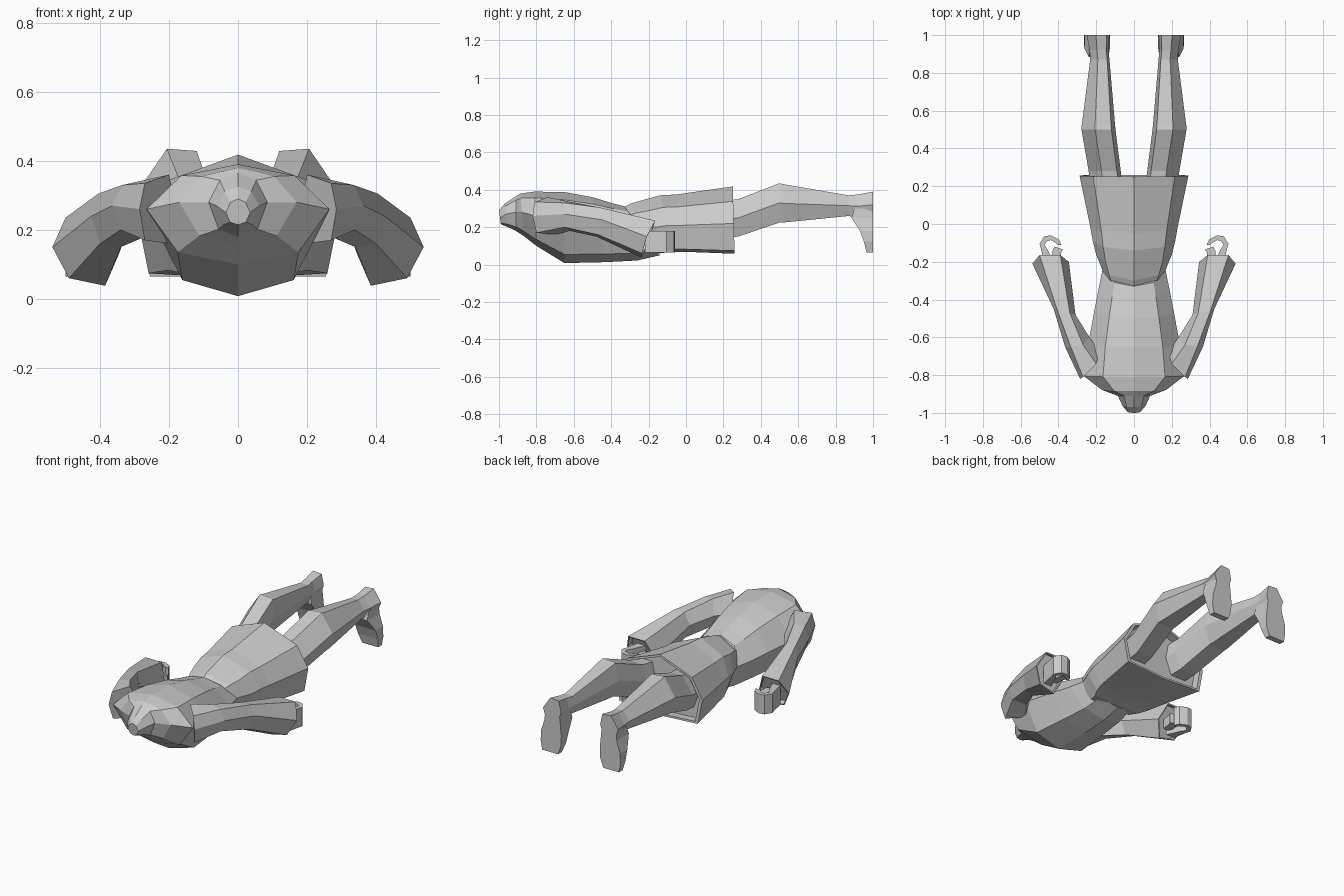
import bpy, bmesh
from mathutils import Vector

cloth = bpy.data.materials.new("plain grey")
cloth.diffuse_color = (0.6, 0.6, 0.6, 1)


def loft(name, rings, recess=0.0):
    """Skin closed rings; the last end can be sunk inward to leave a hollow hem."""
    bm = bmesh.new()
    rings = [[Vector(p) for p in r] for r in rings]
    if recess:
        end = rings[-1]
        c = sum(end, Vector()) / len(end)
        prev = sum(rings[-2], Vector()) / len(end)
        back = (prev - c).normalized() * recess
        rim = [c + (p - c) * 0.93 for p in end]
        rings += [rim, [p + back for p in rim]]
    vs = [[bm.verts.new(p) for p in r] for r in rings]
    n = len(vs[0])
    for a, b in zip(vs, vs[1:]):
        for i in range(n):
            j = (i + 1) % n
            bm.faces.new((a[i], a[j], b[j], b[i]))
    bm.faces.new(vs[0])
    bm.faces.new(vs[-1])
    bmesh.ops.recalc_face_normals(bm, faces=bm.faces)
    me = bpy.data.meshes.new(name)
    bm.to_mesh(me)
    bm.free()
    me.materials.append(cloth)
    ob = bpy.data.objects.new(name, me)
    bpy.context.collection.objects.link(ob)
    return ob


def mirrored(ob):
    ob.modifiers.new("mirror", 'MIRROR')
    return ob


def body_ring(yt, yb, zt, zb, w, zw, up=0.62, lo=0.66, drop=0.25, rise=0.22):
    """Symmetric eight-sided section; y slides from yt at the top to yb below."""
    half = [(0, zt), (w * up, zt - drop * (zt - zw)), (w, zw),
            (w * lo, zb + rise * (zw - zb)), (0, zb)]
    pts = half + [(-x, z) for x, z in half[3:0:-1]]
    return [(x, yt + (yb - yt) * (zt - z) / (zt - zb), z) for x, z in pts]


# Jacket with neck stub and a slanted hem
loft("jacket", [body_ring(*r) for r in (
    (-1.0, -0.99, 0.29, 0.215, 0.035, 0.25),
    (-0.97, -0.95, 0.325, 0.2, 0.062, 0.27),
    (-0.91, -0.91, 0.365, 0.18, 0.085, 0.28),
    (-0.885, -0.87, 0.38, 0.155, 0.17, 0.28),
    (-0.81, -0.8, 0.39, 0.10, 0.265, 0.26),
    (-0.65, -0.65, 0.388, 0.008, 0.245, 0.22),
    (-0.50, -0.43, 0.36, 0.013, 0.212, 0.21),
    (-0.40, -0.26, 0.33, 0.022, 0.187, 0.2),
    (-0.33, -0.14, 0.312, 0.05, 0.168, 0.2))], 0.02)

# Skirt, flaring to a hollow hem
loft("skirt", [body_ring(*r, 0.75, 0.9, 0.4, 0.1) for r in (
    (-0.36, -0.2, 0.29, 0.07, 0.15, 0.2),
    (-0.30, -0.14, 0.325, 0.06, 0.175, 0.2),
    (-0.23, -0.1, 0.345, 0.065, 0.2, 0.2),
    (-0.14, -0.05, 0.37, 0.068, 0.218, 0.21),
    (-0.05, 0.0, 0.375, 0.068, 0.23, 0.21),
    (0.25, 0.26, 0.418, 0.058, 0.288, 0.22))], 0.05)

# Sleeves: shoulder, upper arm, elbow, cuff
mirrored(loft("sleeve", [
    [(.2, -.74, .36), (.27, -.81, .335), (.285, -.82, .26),
     (.27, -.8, .17), (.2, -.7, .16), (.18, -.68, .26)],
    [(.27, -.64, .34), (.335, -.65, .33), (.365, -.65, .27),
     (.34, -.65, .2), (.27, -.62, .18), (.235, -.6, .26)],
    [(.34, -.47, .305), (.405, -.46, .305), (.425, -.45, .24),
     (.40, -.47, .16), (.34, -.48, .15), (.31, -.48, .23)],
    [(.39, -.165, .235), (.5, -.165, .235), (.538, -.21, .15),
     (.49, -.235, .06), (.385, -.24, .038), (.345, -.2, .13)]], 0.03))


def hand_slab(name, path, z0, z1):
    """Curled strip: path of (outer x, outer y, inner x, inner y)."""
    return mirrored(loft(name, [
        [(a, b, z0), (a, b, z1), (c, d, z1), (c, d, z0)] for a, b, c, d in path]))


# Hands: curled fingers and a thumb
hand_slab("fingers", ((.475, -.22, .42, -.22), (.49, -.14, .455, -.14),
                      (.5, -.105, .475, -.11), (.475, -.065, .46, -.09),
                      (.44, -.06, .44, -.085), (.4, -.08, .415, -.1),
                      (.385, -.11, .405, -.11)), .065, .18)
hand_slab("thumb", ((.44, -.21, .39, -.21), (.43, -.14, .385, -.15),
                    (.42, -.12, .375, -.135)), .09, .15)


def leg_ring(y, xi, xo, zt, zb, slope=0.0):
    """Six-sided section with a flat top, y leaning by slope toward the bottom."""
    w, h = xo - xi, zt - zb
    return [(xi + w * u, y + slope * (1 - v), zb + h * v) for u, v in
            ((.12, .97), (.6, 1), (1, .5), (.8, 0), (.2, 0), (0, .5))]


# Legs: thigh, knee, calf, ankle, heel
mirrored(loft("leg", [leg_ring(*r) for r in (
    (0.12, .05, .225, .33, .13),
    (0.28, .07, .24, .35, .15),
    (0.50, .098, .278, .435, .225),
    (0.52, .1, .277, .43, .225),
    (0.87, .13, .232, .37, .26),
    (0.92, .135, .235, .375, .25),
    (1.0, .13, .25, .39, .25))]))

# Feet: sections stacked from heel down to the toes
mirrored(loft("foot", [
    [(xi, y, z), (xo, y, z), (xo, 1, z), (xi, 1, z)] for xi, xo, y, z in
    ((.14, .235, .9, .30), (.135, .24, .885, .25), (.128, .262, .93, .18),
     (.13, .265, .952, .12), (.15, .255, .965, .065))]))
